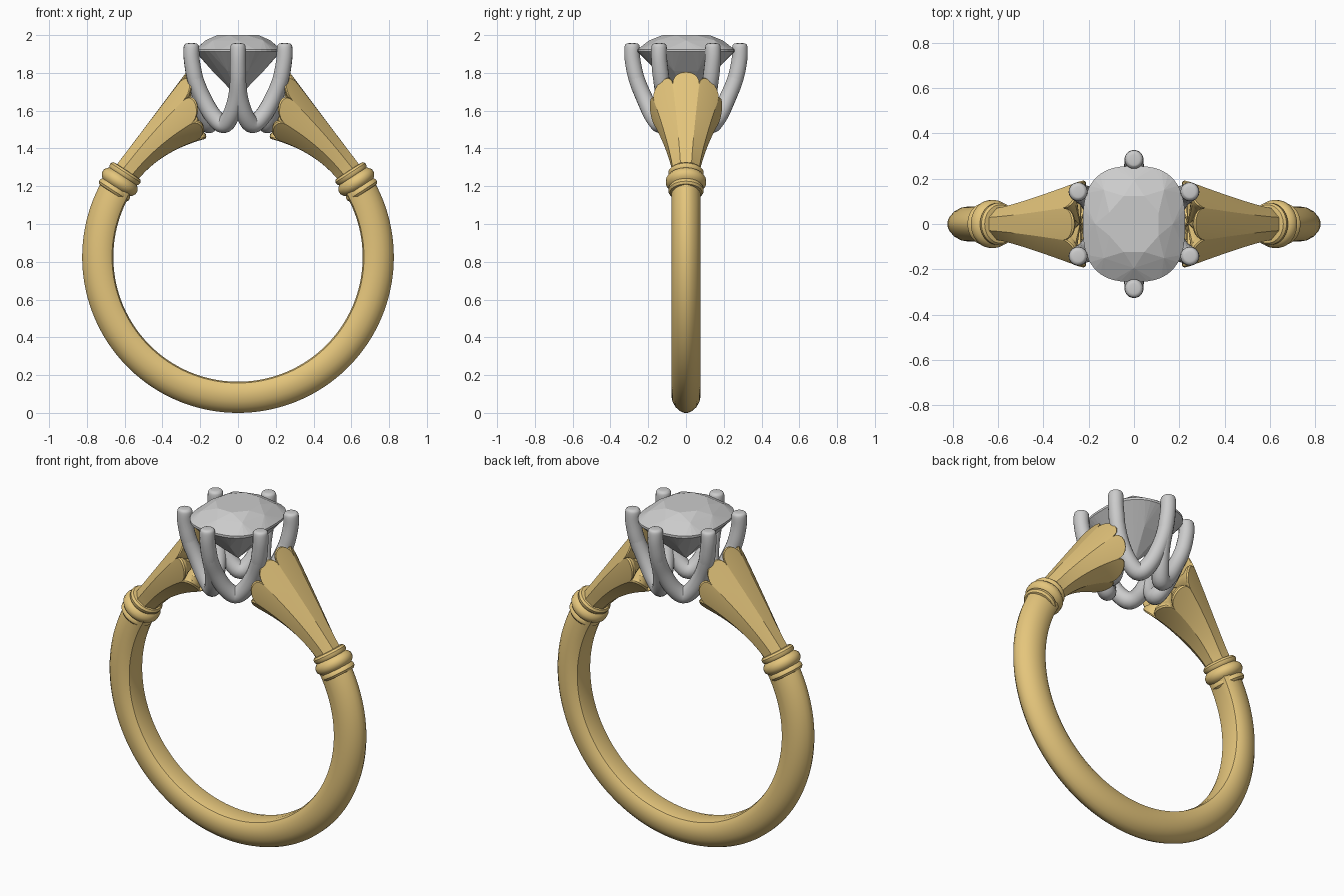
import bpy, bmesh
from math import sin, cos, pi, radians, sqrt
from mathutils import Vector

if "Cube" in bpy.data.objects:
    bpy.data.objects.remove(bpy.data.objects["Cube"])

gold = bpy.data.materials.new("gold")
gold.diffuse_color = (0.78, 0.56, 0.2, 1)
gold.use_nodes = True
gold.node_tree.nodes["Principled BSDF"].inputs["Base Color"].default_value = gold.diffuse_color
CZ, RM = 0.825, 0.742          # band centre height and middle radius


def finish(name, bm, mat=None, angle=30):
    bmesh.ops.recalc_face_normals(bm, faces=bm.faces)
    me = bpy.data.meshes.new(name)
    bm.to_mesh(me)
    bm.free()
    ob = bpy.data.objects.new(name, me)
    bpy.context.collection.objects.link(ob)
    if mat:
        me.materials.append(mat)
    if angle:
        bpy.ops.object.select_all(action='DESELECT')
        ob.select_set(True)
        bpy.context.view_layer.objects.active = ob
        bpy.ops.object.shade_smooth_by_angle(angle=radians(angle))
    return ob


def loft(bm, rings):
    """Skin closed rings of points and cap both ends."""
    vs = [[bm.verts.new(p) for p in r] for r in rings]
    n = len(vs[0])
    for a, b in zip(vs, vs[1:]):
        for i in range(n):
            j = (i + 1) % n
            bm.faces.new((a[i], a[j], b[j], b[i]))
    bm.faces.new(vs[0])
    bm.faces.new(vs[-1])


def catmull(pts, steps):
    """Smooth a list of equal-length vectors."""
    p = [pts[0]] + pts + [pts[-1]]
    out = []
    for i in range(1, len(p) - 2):
        for k in range(steps):
            t = k / steps
            out.append(0.5 * (2 * p[i] + (p[i + 1] - p[i - 1]) * t
                       + (2 * p[i - 1] - 5 * p[i] + 4 * p[i + 1] - p[i + 2]) * t * t
                       + (3 * p[i] - p[i - 1] - 3 * p[i + 1] + p[i + 2]) * t ** 3))
    return out + [pts[-1]]


# Band: D-shaped section swept round the finger between the two collars
half = [(0.660, 0.035), (0.667, 0.06), (0.69, 0.075), (0.73, 0.078), (0.765, 0.072),
        (0.795, 0.055), (0.815, 0.032), (0.825, 0.010)]
section = half + [(r, -y) for r, y in reversed(half)]
bm = bmesh.new()
rings = []
for i in range(97):
    a = radians(-214 + 248 * i / 96)
    rings.append([(r * cos(a), y, CZ + r * sin(a)) for r, y in section])
loft(bm, rings)
finish("band", bm, gold)

# Collars: three beads turned around the band
A = radians(33)
radial, axis = Vector((cos(A), 0, sin(A))), Vector((-sin(A), 0, cos(A)))
centre = Vector((0, 0, CZ)) + radial * RM
beads = [(-0.078, 0.07), (-0.076, 0.085), (-0.064, 0.094), (-0.050, 0.093), (-0.041, 0.086),
         (-0.034, 0.095), (-0.018, 0.106), (0.004, 0.106), (0.020, 0.095), (0.027, 0.086),
         (0.036, 0.093), (0.050, 0.094), (0.062, 0.085), (0.064, 0.07)]


def mirror(p, side):
    return (p.x * side, p.y, p.z)


def shoulder_point(t, u, v):
    """t runs collar to head, u bottom to top, v across the width."""
    top = Vector((0.645, 0, 1.31)).lerp(Vector((0.272, 0, 1.80)), t)
    a, b, c = Vector((0.525, 0, 1.24)), Vector((0.40, 0, 1.39)), Vector((0.175, 0, 1.455))
    bot = a * (1 - t) ** 2 + b * 2 * t * (1 - t) + c * t * t
    p = bot.lerp(top, (u + 1) / 2)
    p.y = v * (0.07 + 0.117 * max(t, 0) ** 1.25)
    return p


def shoulder_ring(T, scale=1.0, shift=0.0):
    """Octagon whose facets end in rounded tongues."""
    ring, n = [], 10
    corner = [Vector((cos(pi / 8 + k * pi / 4), sin(pi / 8 + k * pi / 4))) / cos(pi / 8)
              for k in range(9)]
    for k in range(8):
        for j in range(n):
            s = -cos(pi * j / n)
            q = corner[k].lerp(corner[k + 1], (s + 1) / 2)
            q *= scale * (1 + 0.025 * T * (1 - s * s))
            t = T - 0.12 * T ** 4 * (1 - sqrt(max(0, 1 - s * s))) + shift
            ring.append(shoulder_point(t, q.x, q.y))
    return ring


for side, label in ((1, "right"), (-1, "left")):
    bm = bmesh.new()
    rings = []
    for d, r in beads:
        rings.append([mirror(centre + axis * d + radial * r * cos(k * pi / 20)
                             + Vector((0, r * sin(k * pi / 20), 0)), side) for k in range(40)])
    loft(bm, rings)
    finish(label + "_collar", bm, gold, 40)

    # Shoulders: flaring eight-sided fluted pieces
    bm = bmesh.new()
    rings = [shoulder_ring(i / 16) for i in range(17)]
    rings += [shoulder_ring(1, 0.96, 0.018), shoulder_ring(1, 0.88, 0.022),
              shoulder_ring(1, 0.7, -0.01), shoulder_ring(1, 0.03, -0.03)]
    loft(bm, [[mirror(p, side) for p in r] for r in rings])
    finish(label + "_shoulder", bm, gold, 25)

# Claw setting: six U-shaped wires, each joining two neighbouring prongs
bm = bmesh.new()
# radius from axis, height, wire thickness, share of the turn to the middle
claw = [(0.285, 1.957, 0.018, 0), (0.285, 1.953, 0.032, 0), (0.285, 1.935, 0.041, 0),
        (0.283, 1.87, 0.042, 0), (0.262, 1.77, 0.043, 0), (0.222, 1.67, 0.044, 0.08),
        (0.18, 1.575, 0.046, 0.4), (0.155, 1.528, 0.048, 1)]
for k in range(6):
    mid = k * pi / 3
    pts = []
    for sgn, rows in ((-1, claw), (1, claw[-2::-1])):
        for r, z, w, f in rows:
            a = mid + sgn * (1 - f) * pi / 6
            pts.append(Vector((r * cos(a), r * sin(a), z, w)))
    path = catmull(pts, 5)
    ref = Vector((cos(mid), sin(mid), 0.25))
    rings = []
    for i, p in enumerate(path):
        tan = (path[min(i + 1, len(path) - 1)] - path[max(i - 1, 0)]).to_3d().normalized()
        e1 = tan.cross(ref).normalized()
        e2 = tan.cross(e1)
        rings.append([p.to_3d() + p.w * (e1 * cos(j * pi / 8) + e2 * sin(j * pi / 8))
                      for j in range(16)])
    loft(bm, rings)
finish("claw_setting", bm, None, 50)

# Stone: faceted cushion made as the hull of a few rounded-square rings
bm = bmesh.new()


def cushion(scale, z, n, offset=0.0):
    for i in range(n):
        a = 2 * pi * (i + offset) / n
        c, s = cos(a), sin(a)
        d = (abs(c) ** 2.7 + abs(s) ** 2.7) ** (-1 / 2.7)
        bm.verts.new((0.226 * scale * d * c, 0.256 * scale * d * s, z))


cushion(0.50, 2.0, 8, 0.5)       # table
cushion(0.76, 1.972, 8)          # crown
cushion(1.0, 1.925, 48)          # girdle
cushion(1.0, 1.912, 48)
cushion(0.62, 1.81, 8, 0.5)      # pavilion
cushion(0.04, 1.68, 8)           # culet
hull = bmesh.ops.convex_hull(bm, input=bm.verts)
bmesh.ops.delete(bm, geom=[v for v in bm.verts if not v.link_faces], context='VERTS')
finish("stone", bm, None, 0)
